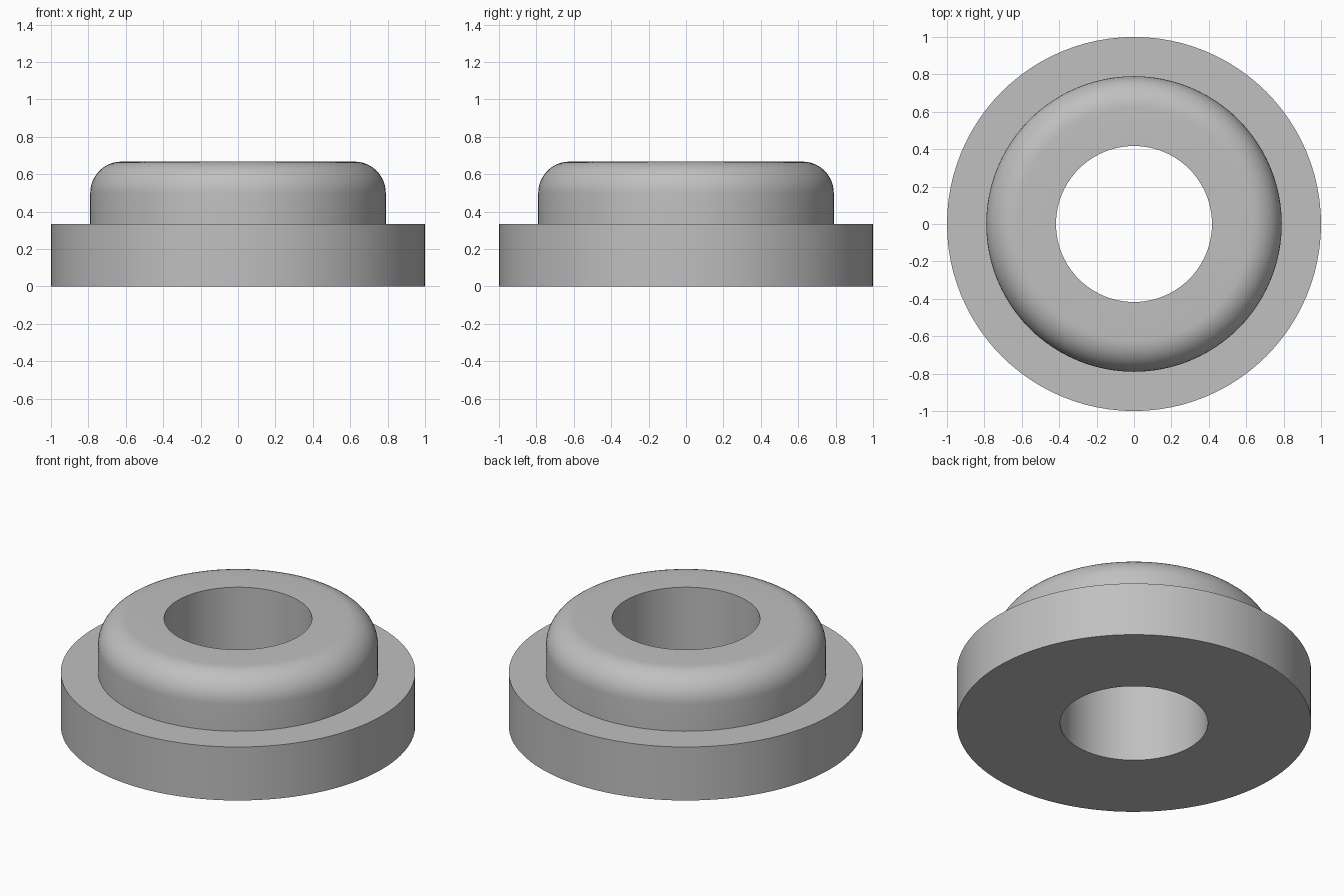
import bpy, bmesh, math

cube = bpy.data.objects.get("Cube")
if cube:
    bpy.data.objects.remove(cube, do_unlink=True)

SEGMENTS = 96
HOLE_R, COLLAR_R, FLANGE_R = 0.417, 0.79, 1.0
FLANGE_H, TOTAL_H, FILLET = 0.333, 0.667, 0.167
GREY = (0.527, 0.527, 0.527, 1)

# One plain grey material
grey = bpy.data.materials.new("plain_grey")
grey.use_nodes = True
grey.diffuse_color = GREY
grey.node_tree.nodes["Principled BSDF"].inputs["Base Color"].default_value = GREY

# Half section of the bushing: flange, collar with rounded shoulder, bore
profile = [(HOLE_R, 0), (FLANGE_R, 0), (FLANGE_R, FLANGE_H), (COLLAR_R, FLANGE_H)]
steps = 12
for i in range(steps + 1):
    a = math.pi / 2 * i / steps
    profile.append((COLLAR_R - FILLET + FILLET * math.cos(a),
                    TOTAL_H - FILLET + FILLET * math.sin(a)))
profile.append((HOLE_R, TOTAL_H))

# Revolve the closed section around z
bm = bmesh.new()
verts = [bm.verts.new((r, 0, z)) for r, z in profile]
edges = [bm.edges.new((v, verts[(i + 1) % len(verts)])) for i, v in enumerate(verts)]
bmesh.ops.spin(bm, geom=verts + edges, cent=(0, 0, 0), axis=(0, 0, 1),
               angle=2 * math.pi, steps=SEGMENTS)
bmesh.ops.remove_doubles(bm, verts=bm.verts, dist=0.0001)
bmesh.ops.recalc_face_normals(bm, faces=bm.faces)
mesh = bpy.data.meshes.new("flanged_bushing")
bm.to_mesh(mesh)
bm.free()
mesh.materials.append(grey)

bushing = bpy.data.objects.new("flanged_bushing", mesh)
bpy.context.collection.objects.link(bushing)
bpy.ops.object.select_all(action='DESELECT')
bushing.select_set(True)
bpy.context.view_layer.objects.active = bushing
bpy.ops.object.shade_smooth_by_angle(angle=math.radians(30))
